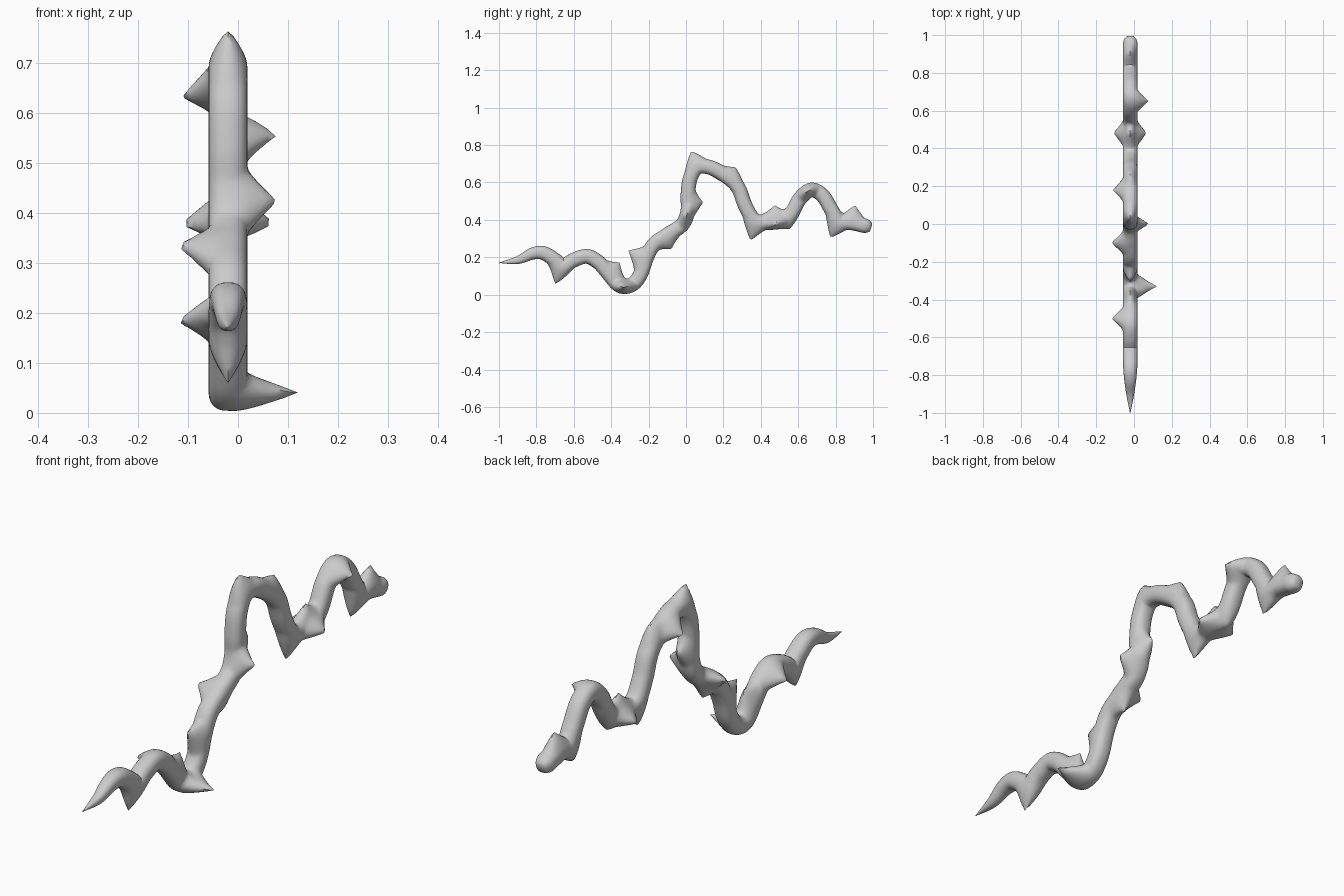
import bpy, bmesh, math
from mathutils import Vector

if "Cube" in bpy.data.objects:
    bpy.data.objects.remove(bpy.data.objects["Cube"])

CX, R, SIDES, STEPS = -0.02, 0.039, 28, 9

# centreline in the y-z plane
PATH = [(-1.0, .17), (-.9, .185), (-.82, .22), (-.76, .222), (-.70, .185), (-.655, .155),
        (-.6, .185), (-.53, .205), (-.47, .175), (-.42, .12), (-.37, .06), (-.33, .043),
        (-.28, .06), (-.24, .115), (-.21, .2), (-.17, .27), (-.1, .32), (-.02, .375),
        (.01, .45), (.01, .53), (.022, .62), (.06, .68), (.13, .68), (.22, .63),
        (.28, .57), (.315, .48), (.36, .405), (.42, .385), (.5, .395), (.56, .43),
        (.61, .515), (.67, .56), (.73, .53), (.78, .45), (.82, .39), (.88, .385),
        (.95, .37), (.99, .357)]
pts = [Vector((CX, y, z)) for y, z in PATH]
pts = [2 * pts[0] - pts[1]] + pts + [2 * pts[-1] - pts[-2]]


def catmull(a, b, c, d, t):
    return 0.5 * (2 * b + (c - a) * t + (2 * a - 5 * b + 4 * c - d) * t * t
                  + (3 * b - a - 3 * c + d) * t ** 3)


line = [catmull(*pts[i:i + 4], k / STEPS) for i in range(len(pts) - 3) for k in range(STEPS)]
line.append(pts[-2])


def radius(y):
    # pointed tail, rounded head end
    if y < -.7:
        return max(.002, R * math.sin(min(1, (y + 1) / .3) * math.pi / 2) ** .9)
    if y > .95:
        return R * math.sqrt(max(.25, 1 - ((y - .95) / .046) ** 2))
    return R


def squash(v):
    return math.copysign(abs(v) ** .85, v)


# swept body
bm = bmesh.new()
rings = []
for i, p in enumerate(line):
    tan = (line[min(i + 1, len(line) - 1)] - line[max(i - 1, 0)]).normalized()
    up = Vector((1, 0, 0)).cross(tan)
    r = radius(p.y)
    rings.append([bm.verts.new(p + r * (Vector((squash(math.cos(a)), 0, 0)) + up * squash(math.sin(a))))
                  for a in (2 * math.pi * k / SIDES for k in range(SIDES))])
for a, b in zip(rings, rings[1:]):
    for k in range(SIDES):
        n = (k + 1) % SIDES
        bm.faces.new((a[k], a[n], b[n], b[k]))
bm.faces.new(rings[0][::-1])
bm.faces.new(rings[-1])


def pull_thorn(base, tip):
    # pull the skin near the thorn axis outward to a point
    base, tip = Vector(base), Vector(tip)
    d = (tip - base).normalized()
    height = (tip - base).length - R
    near = min(range(len(line)), key=lambda i: (line[i] - base).length)
    tan = (line[min(near + 2, len(line) - 1)] - line[near - 2])
    tan = (tan - d * tan.dot(d)).normalized()
    side = d.cross(tan)
    for ring in rings[max(0, near - 30):near + 30]:
        for v in ring:
            o = v.co - base
            if o.dot(d) <= 0 or o.length > .12:
                continue
            f = 1 - math.hypot(o.dot(tan) / .07, o.dot(side) / .046)
            if f > 0:
                v.co += d * height * f ** 1.25


# thorns lying in the body plane: base y, z, tip y, z
for by, bz, ty, tz in [(-.67, .16, -.698, .058), (-.385, .08, -.357, .168), (-.222, .17, -.307, .236),
                       (-.105, .318, -.08, .245), (.01, .485, .09, .495), (.055, .675, .03, .765),
                       (.24, .61, .265, .675), (.365, .40, .345, .292), (.46, .385, .475, .475),
                       (.535, .415, .553, .357), (.805, .41, .775, .315), (.88, .385, .905, .478)]:
    pull_thorn((CX, by, bz), (CX, ty, tz))

# thorns pointing sideways: y, z, tip x, tip z
for y, z, tx, tz in [(.65, .553, .078, .555), (.48, .39, .072, .38), (0, .42, .08, .425),
                     (-.33, .043, .122, .04), (.48, .39, -.114, .378), (.18, .653, -.114, .632),
                     (-.1, .32, -.122, .335), (-.5, .19, -.122, .183)]:
    pull_thorn((CX, y, z), (tx, y, tz))

bmesh.ops.recalc_face_normals(bm, faces=bm.faces)
mesh = bpy.data.meshes.new("thorny_vine")
bm.to_mesh(mesh)
bm.free()
vine = bpy.data.objects.new("thorny_vine", mesh)
bpy.context.collection.objects.link(vine)
bpy.context.view_layer.objects.active = vine
vine.select_set(True)
bpy.ops.object.shade_smooth_by_angle(angle=math.radians(50))
